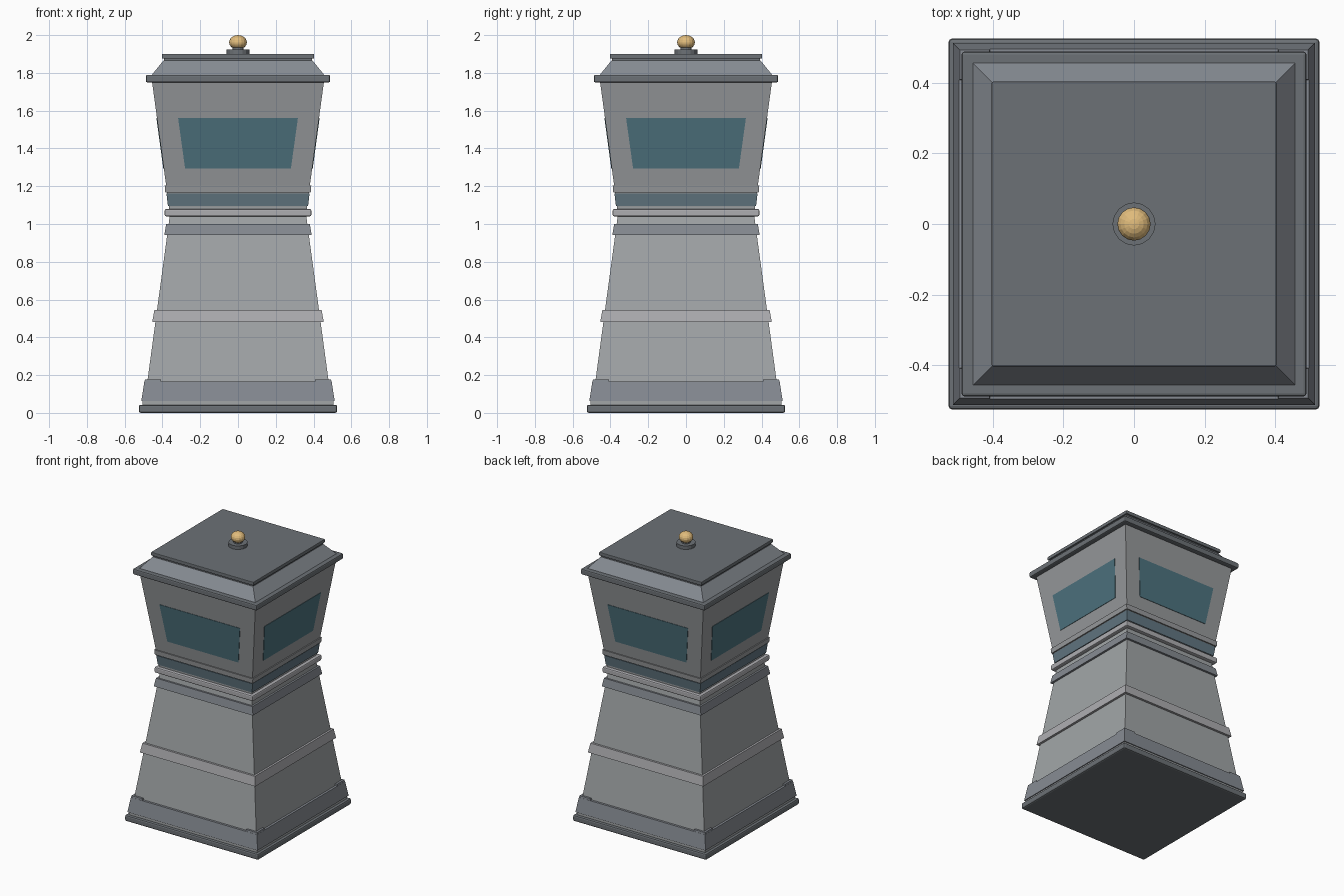
import bpy, bmesh
from mathutils import Matrix
from math import pi

if "Cube" in bpy.data.objects:
    bpy.data.objects.remove(bpy.data.objects["Cube"])


def material(name, rgb):
    m = bpy.data.materials.new(name)
    m.diffuse_color = (*rgb, 1)
    m.use_nodes = True
    m.node_tree.nodes["Principled BSDF"].inputs["Base Color"].default_value = m.diffuse_color
    return m


STONE = material("light_grey", (0.36, 0.38, 0.39))
UPPER = material("warm_grey", (0.31, 0.32, 0.33))
TRIM = material("mid_grey", (0.24, 0.26, 0.29))
PALE = material("pale_grey", (0.42, 0.42, 0.44))
DARK = material("dark_grey", (0.15, 0.165, 0.18))
GLASS = material("teal_glass", (0.075, 0.17, 0.21))
BAND = material("teal_grey", (0.12, 0.18, 0.22))
GOLD = material("gold", (0.75, 0.5, 0.2))


def add_object(name, bm, mat):
    bmesh.ops.recalc_face_normals(bm, faces=bm.faces)
    me = bpy.data.meshes.new(name)
    bm.to_mesh(me)
    bm.free()
    ob = bpy.data.objects.new(name, me)
    bpy.context.collection.objects.link(ob)
    me.materials.append(mat)
    return ob


def loft(bm, low, high):
    a = [bm.verts.new(p) for p in low]
    b = [bm.verts.new(p) for p in high]
    bm.faces.new(a)
    bm.faces.new(b)
    for i in range(4):
        j = (i + 1) % 4
        bm.faces.new((a[i], a[j], b[j], b[i]))


def square(h, z, cx=0, cy=0):
    return [(cx + h * x, cy + h * y, z) for x, y in ((-1, -1), (1, -1), (1, 1), (-1, 1))]


def tier(name, z0, h0, z1, h1, mat, bevel=0):
    bm = bmesh.new()
    loft(bm, square(h0, z0), square(h1, z1))
    ob = add_object(name, bm, mat)
    if bevel:
        mod = ob.modifiers.new("bevel", 'BEVEL')
        mod.width = bevel
        mod.segments = 2


# Square tiers from the ground up: bottom height, half width, top height, half width
tier("base_plinth", 0.0, 0.525, 0.043, 0.525, DARK, 0.010)
tier("base_step", 0.04, 0.505, 0.065, 0.505, STONE)
tier("base_skirt", 0.062, 0.512, 0.165, 0.496, TRIM)
tier("lower_body", 0.04, 0.497, 1.045, 0.361, STONE)
tier("middle_band", 0.48, 0.454, 0.545, 0.443, PALE)
tier("neck_band", 0.943, 0.390, 1.0, 0.380, TRIM)
tier("neck_ring", 1.04, 0.388, 1.08, 0.388, PALE, 0.008)
tier("neck_step", 1.075, 0.364, 1.1, 0.366, STONE)
tier("teal_band", 1.095, 0.371, 1.162, 0.379, BAND)
tier("upper_collar", 1.168, 0.385, 1.203, 0.388, UPPER)
tier("upper_body", 1.09, 0.365, 1.76, 0.456, UPPER)
tier("rim", 1.75, 0.488, 1.79, 0.488, DARK, 0.008)
tier("lid_slope", 1.785, 0.460, 1.865, 0.395, TRIM)
tier("lid_plate", 1.875, 0.403, 1.9, 0.403, DARK, 0.004)
tier("lid_gap", 1.86, 0.393, 1.88, 0.393, DARK)

# Raised corner caps on the skirt
bm = bmesh.new()
for sx in (-1, 1):
    for sy in (-1, 1):
        loft(bm, square(0.045, 0.155, sx * 0.4515, sy * 0.4515),
             square(0.042, 0.177, sx * 0.451, sy * 0.451))
add_object("skirt_corners", bm, TRIM)

# Sloping glass panel on each side
def wall(z):
    return 0.365 + (z - 1.09) * (0.456 - 0.365) / 0.67


for i, side in enumerate(("front", "right", "back", "left")):
    bm = bmesh.new()
    outline = ((-0.28, 1.293), (0.28, 1.293), (0.317, 1.56), (-0.317, 1.56))
    loft(bm, [(x, -wall(z) + 0.01, z) for x, z in outline],
         [(x, -wall(z) - 0.003, z) for x, z in outline])
    bmesh.ops.rotate(bm, verts=bm.verts, matrix=Matrix.Rotation(i * pi / 2, 3, 'Z'))
    add_object(side + "_window", bm, GLASS)

# Knob seat and gold knob
bm = bmesh.new()
bmesh.ops.create_cone(bm, cap_ends=True, segments=16, radius1=0.061, radius2=0.061,
                      depth=0.026, matrix=Matrix.Translation((0, 0, 1.912)))
bmesh.ops.create_cone(bm, cap_ends=True, segments=16, radius1=0.03, radius2=0.03,
                      depth=0.02, matrix=Matrix.Translation((0, 0, 1.93)))
add_object("knob_seat", bm, DARK)
bm = bmesh.new()
bmesh.ops.create_uvsphere(bm, u_segments=16, v_segments=10, radius=1,
                          matrix=Matrix.Translation((0, 0, 1.962)) @ Matrix.Diagonal((0.047, 0.047, 0.038, 1)))
add_object("knob", bm, GOLD)
